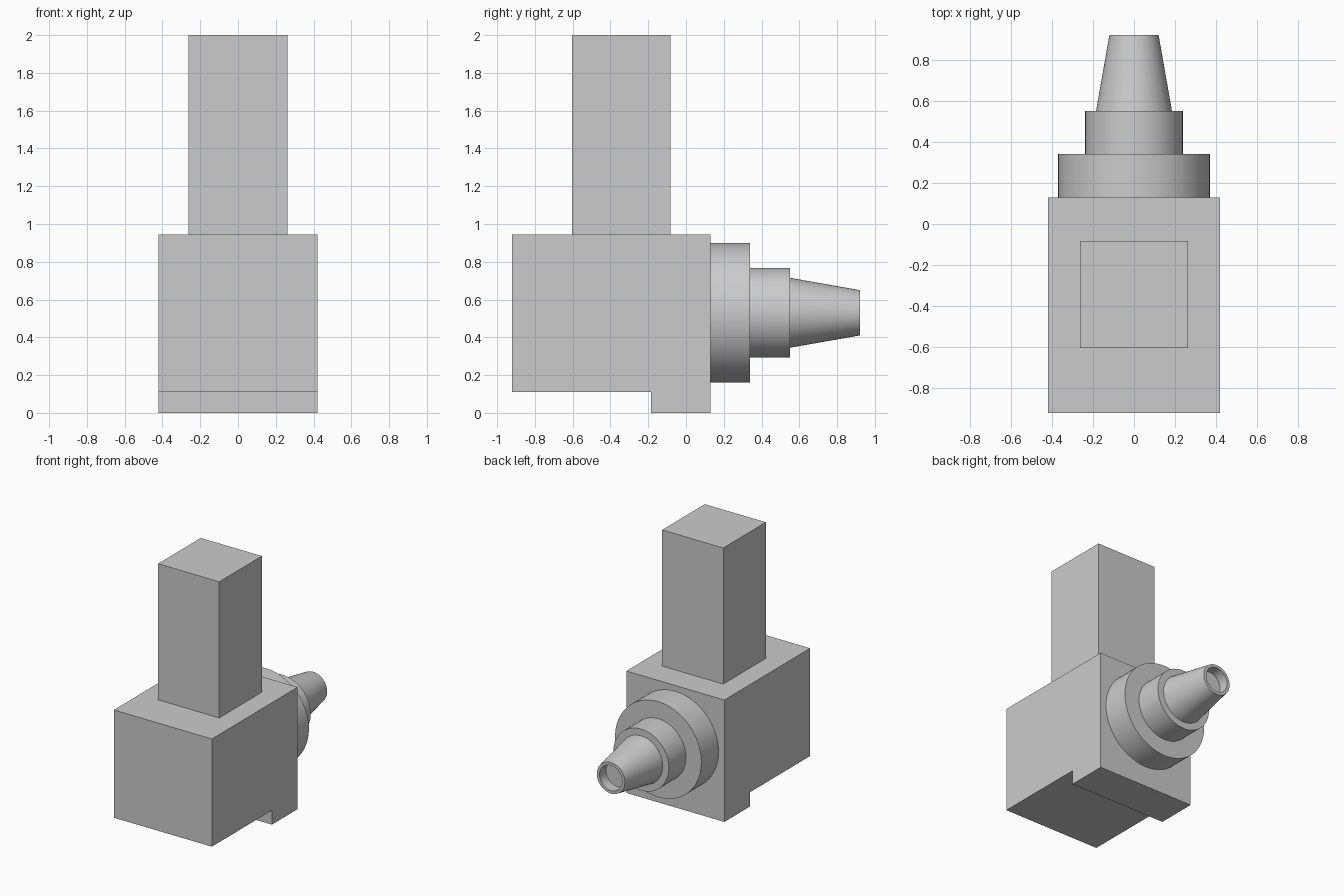
import bpy
import bmesh
import math
from mathutils import Vector

if "Cube" in bpy.data.objects:
    bpy.data.objects.remove(bpy.data.objects["Cube"], do_unlink=True)

# Single flat colour
grey = bpy.data.materials.new("light_grey")
grey.use_nodes = True
GREY = (0.6, 0.6, 0.6, 1)
grey.diffuse_color = GREY
grey.node_tree.nodes["Principled BSDF"].inputs["Base Color"].default_value = GREY


def finish(bm, name):
    bmesh.ops.recalc_face_normals(bm, faces=bm.faces[:])
    mesh = bpy.data.meshes.new(name)
    bm.to_mesh(mesh)
    bm.free()
    mesh.materials.append(grey)
    obj = bpy.data.objects.new(name, mesh)
    bpy.context.collection.objects.link(obj)
    return obj


def extrude_side_profile(name, points, half_width):
    """Extrude a (y, z) outline across x."""
    bm = bmesh.new()
    face = bm.faces.new([bm.verts.new((-half_width, y, z)) for y, z in points])
    new = bmesh.ops.extrude_face_region(bm, geom=[face])["geom"]
    verts = [g for g in new if isinstance(g, bmesh.types.BMVert)]
    bmesh.ops.translate(bm, verts=verts, vec=(2 * half_width, 0, 0))
    return finish(bm, name)


def lathe_along_y(name, points, height, steps=64):
    """Spin an (radius, y) profile about a horizontal axis."""
    bm = bmesh.new()
    verts = [bm.verts.new((r, y, height)) for r, y in points]
    edges = [bm.edges.new(pair) for pair in zip(verts, verts[1:])]
    bmesh.ops.spin(bm, geom=verts + edges, cent=(0, 0, height), axis=(0, 1, 0),
                   angle=math.tau, steps=steps, use_duplicate=False)
    bmesh.ops.remove_doubles(bm, verts=bm.verts[:], dist=0.0005)
    obj = finish(bm, name)
    bpy.ops.object.select_all(action="DESELECT")
    obj.select_set(True)
    bpy.context.view_layer.objects.active = obj
    bpy.ops.object.shade_smooth_by_angle(angle=math.radians(30))
    return obj


# Body block with a locating step underneath at the back
extrude_side_profile("body_block", [
    (-0.92, 0.11), (-0.185, 0.11), (-0.185, 0), (0.13, 0),
    (0.13, 0.945), (-0.92, 0.945)], 0.42)

# Square post on top
extrude_side_profile("square_post", [
    (-0.604, 0.945), (-0.082, 0.945), (-0.082, 2), (-0.604, 2)], 0.262)

# Stepped flange, collar and tapered nozzle with a shallow bore
lathe_along_y("stepped_nozzle", [
    (0, 0.12), (0.37, 0.12), (0.37, 0.34), (0.238, 0.34), (0.238, 0.55),
    (0.185, 0.55), (0.12, 0.92), (0.097, 0.92), (0.097, 0.84), (0, 0.84)], 0.53)
